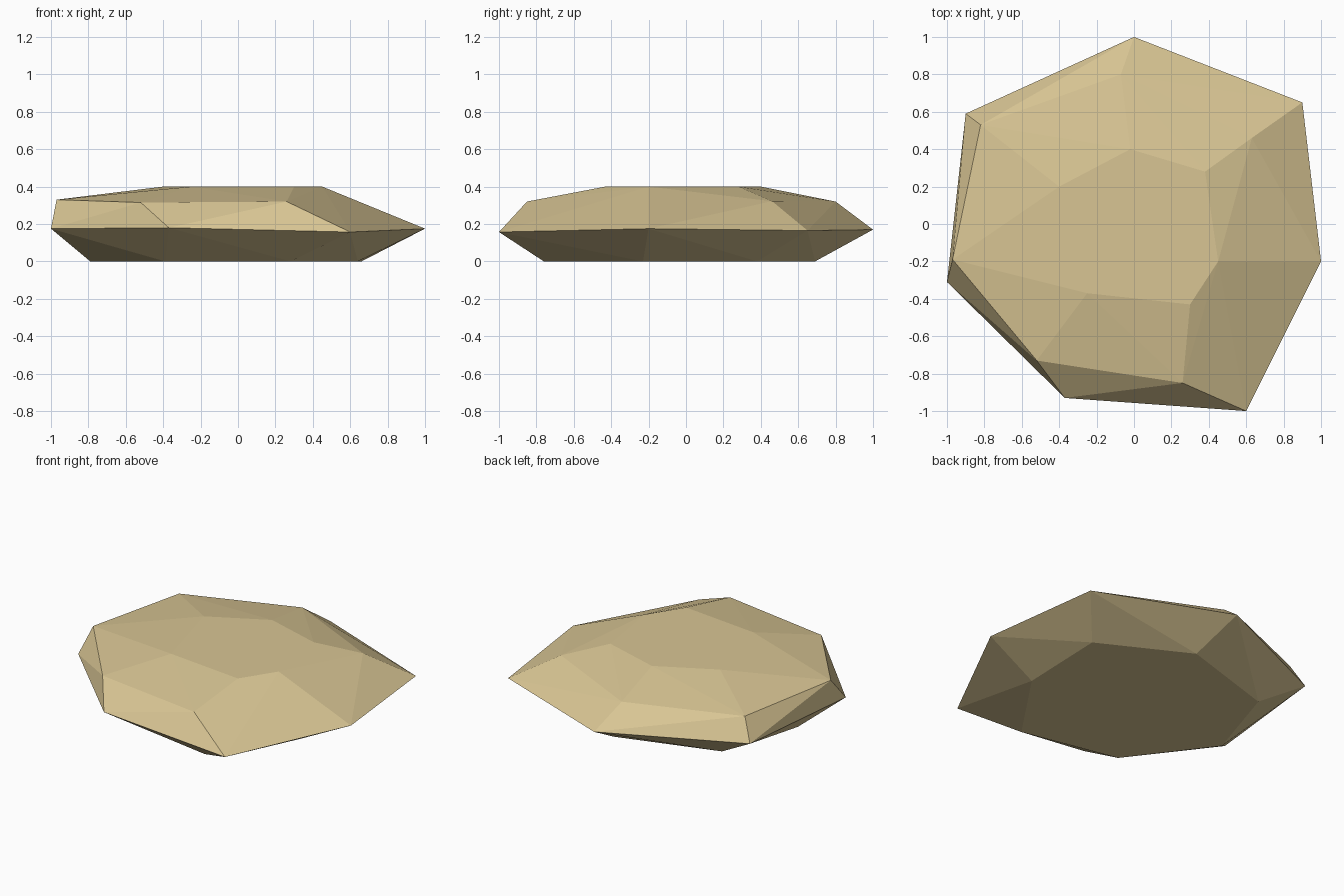
import bpy
import bmesh
import math

if "Cube" in bpy.data.objects:
    bpy.data.objects.remove(bpy.data.objects["Cube"])

# Rings of the faceted stone, from the ground up
base = [(0.07, 0.69), (0.66, 0.38), (0.64, -0.23), (0.28, -0.76),
        (-0.39, -0.62), (-0.79, -0.09), (-0.61, 0.48)]
rim = [(0, 1, 0.17), (0.9, 0.65, 0.165), (1, -0.2, 0.175), (0.6, -1, 0.157),
       (-0.37, -0.93, 0.18), (-1, -0.31, 0.175), (-0.9, 0.59, 0.172)]
shoulder = [(-0.07, 0.8, 0.32), (0.63, 0.46, 0.322), (0.26, -0.85, 0.32),
            (-0.52, -0.73, 0.315), (-0.97, -0.19, 0.33), (-0.82, 0.53, 0.318)]
crown = [(-0.02, 0.4), (0.38, 0.28), (0.45, -0.2),
         (0.3, -0.43), (-0.25, -0.37), (-0.4, 0.2)]

points = [(x, y, 0) for x, y in base] + rim + shoulder + [(x, y, 0.4) for x, y in crown]

# Wrap the rings in a faceted skin
bm = bmesh.new()
for p in points:
    bm.verts.new(p)
bmesh.ops.convex_hull(bm, input=bm.verts[:])
# Merge the level top and underside into single facets
bmesh.ops.dissolve_limit(bm, angle_limit=math.radians(0.5),
                         verts=bm.verts[:], edges=bm.edges[:])
bmesh.ops.recalc_face_normals(bm, faces=bm.faces[:])

mesh = bpy.data.meshes.new("flat_stone")
bm.to_mesh(mesh)
bm.free()

# Sandy colour
sand = bpy.data.materials.new("sand")
sand.diffuse_color = (0.69, 0.56, 0.295, 1)
sand.use_nodes = True
sand.node_tree.nodes["Principled BSDF"].inputs["Base Color"].default_value = sand.diffuse_color
mesh.materials.append(sand)

stone = bpy.data.objects.new("flat_stone", mesh)
bpy.context.collection.objects.link(stone)
